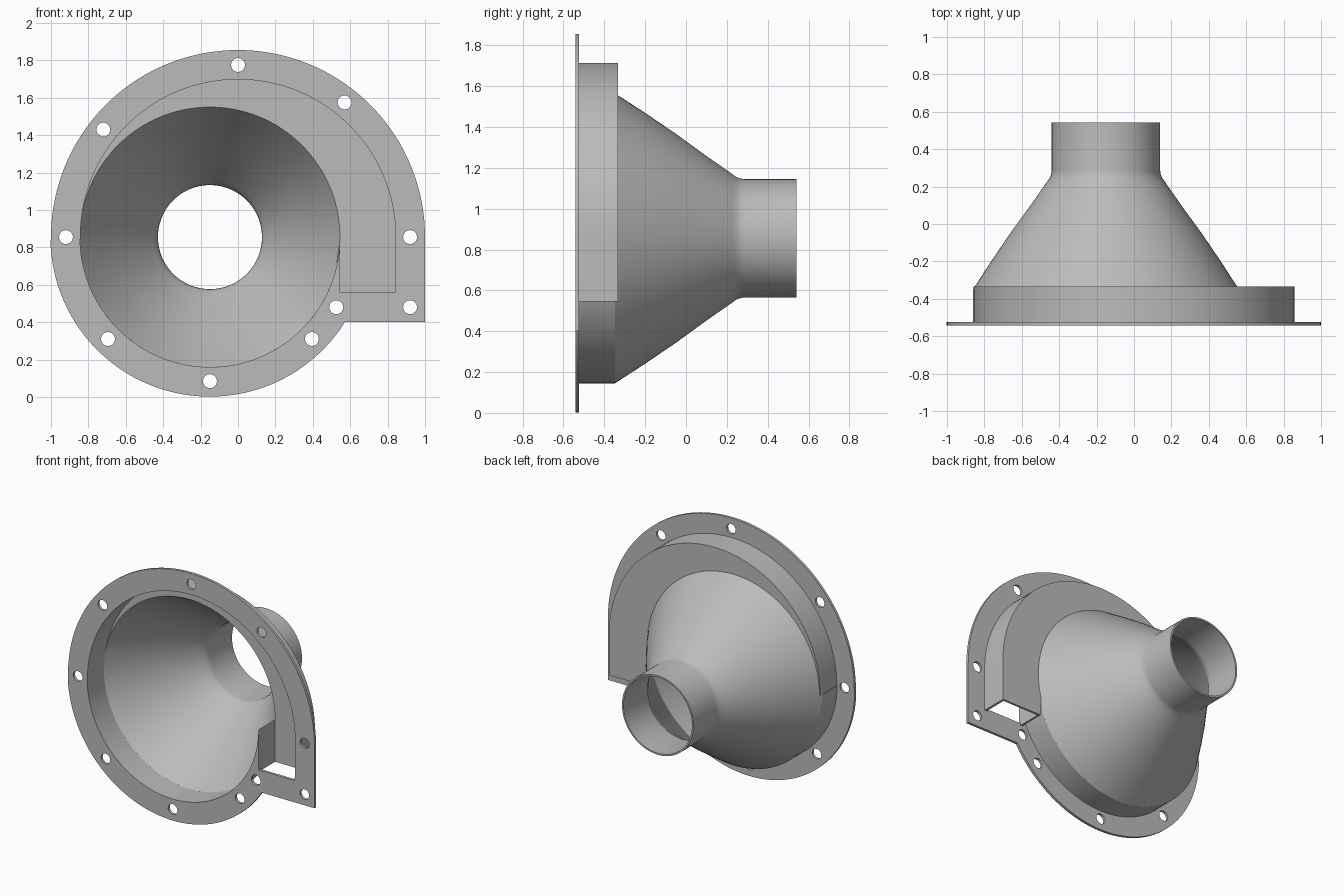
import bpy, bmesh
from math import cos, sin, radians, pi
from mathutils import Matrix

cube = bpy.data.objects.get("Cube")
if cube:
    bpy.data.objects.remove(cube)

grey = bpy.data.materials.new("plain grey")
grey.use_nodes = True
GREY = (0.5, 0.5, 0.5, 1)
grey.diffuse_color = GREY
grey.node_tree.nodes["Principled BSDF"].inputs["Base Color"].default_value = GREY

CZ = 0.855        # height of the common axis
CONE_X = -0.15    # cone and lower arc centre
WALL = 0.015
FRONT, PLATE_BACK, SHELF, BACK = -0.542, -0.523, -0.348, -0.333


def arc(cx, r, a0, a1, n=72):
    """Points in the x/z plane from angle a0 to a1 in degrees."""
    angles = [radians(a0 + (a1 - a0) * i / n) for i in range(n + 1)]
    return [(cx + r * cos(a), CZ + r * sin(a)) for a in angles]


def finish(obj):
    obj.data.materials.clear()
    obj.data.materials.append(grey)
    bpy.ops.object.select_all(action='DESELECT')
    obj.select_set(True)
    bpy.context.view_layer.objects.active = obj
    bpy.ops.object.shade_smooth_by_angle(angle=radians(30))


def slab(name, loops, y0, y1):
    """Extruded flat outline; the later loops are holes."""
    curve = bpy.data.curves.new(name, 'CURVE')
    curve.dimensions = '2D'
    curve.fill_mode = 'BOTH'
    curve.extrude = (y1 - y0) / 2
    for loop in loops:
        s = curve.splines.new('POLY')
        s.points.add(len(loop) - 1)
        for p, (x, z) in zip(s.points, loop):
            p.co = (x, z, 0, 1)
        s.use_cyclic_u = True
    obj = bpy.data.objects.new(name, curve)
    bpy.context.collection.objects.link(obj)
    bpy.ops.object.select_all(action='DESELECT')
    obj.select_set(True)
    bpy.context.view_layer.objects.active = obj
    bpy.ops.object.convert(target='MESH')
    obj = bpy.context.view_layer.objects.active
    obj.data.transform(Matrix.Translation((0, (y0 + y1) / 2, 0)) @ Matrix.Rotation(pi / 2, 4, 'X'))
    finish(obj)
    return obj


# Mounting flange with the chamber opening and bolt holes
outer = arc(0, 1.0, 0, 180) + arc(CONE_X, 0.853, 180, 328)[1:] + [(0.572, 0.4), (1.0, 0.4)]
opening = ([(0.84, 0.56)] + arc(0, 0.843, 0, 180)
           + arc(CONE_X, 0.695, 180, 360)[1:] + [(0.545, 0.56)])
bolts = [(0, 1.775), (0.57, 1.575), (-0.72, 1.43), (-0.92, CZ), (0.92, CZ),
         (0.92, 0.48), (0.525, 0.48), (0.395, 0.31), (-0.15, 0.085), (-0.695, 0.31)]
holes = [[(x + 0.037 * cos(i * pi / 16), z + 0.037 * sin(i * pi / 16)) for i in range(32)]
         for x, z in bolts]
slab("mounting_flange", [outer, opening] + holes, FRONT, PLATE_BACK)

# Chamber side wall, open at the bottom of the outlet duct
DUCT_Z = 0.545
inside = ([(0.84, DUCT_Z)] + arc(0, 0.843, 0, 180)
          + arc(CONE_X, 0.695, 180, 360)[1:] + [(0.545, DUCT_Z)])
outside = ([(0.545 - WALL, DUCT_Z)] + arc(CONE_X, 0.71, 343.3, 180)
           + arc(0, 0.858, 180, 0) + [(0.857, DUCT_Z)])
slab("chamber_wall", [inside + outside], PLATE_BACK, SHELF)

# Crescent back plate behind the upper chamber and duct
crescent = ([(0.857, DUCT_Z)] + arc(0, 0.858, 0, 180) + arc(CONE_X, 0.698, 180, 0)
            + [(0.545 - WALL, CZ - 0.12), (0.545 - WALL, DUCT_Z)])
slab("chamber_back", [crescent], SHELF, BACK)

# Cone and pipe, turned around the axis as one thin shell
skin = [(0.71, SHELF), (0.614, -0.2), (0.512, -0.05), (0.41, 0.09), (0.318, 0.222),
        (0.301, 0.245), (0.293, 0.265), (0.29, 0.285), (0.29, 0.542)]
lining = [(r - (WALL if y < 0.2 else 0.012), y) for r, y in reversed(skin)]
bm = bmesh.new()
ring = [bm.verts.new((CONE_X + r, y, CZ)) for r, y in skin + lining]
edges = [bm.edges.new((ring[i - 1], ring[i])) for i in range(len(ring))]
bmesh.ops.spin(bm, geom=ring + edges, cent=(CONE_X, 0, CZ), axis=(0, 1, 0),
               angle=2 * pi, steps=128, use_merge=True)
bmesh.ops.remove_doubles(bm, verts=bm.verts, dist=0.0005)
bmesh.ops.recalc_face_normals(bm, faces=bm.faces)
mesh = bpy.data.meshes.new("cone_and_pipe")
bm.to_mesh(mesh)
bm.free()
cone = bpy.data.objects.new("cone_and_pipe", mesh)
bpy.context.collection.objects.link(cone)
finish(cone)
